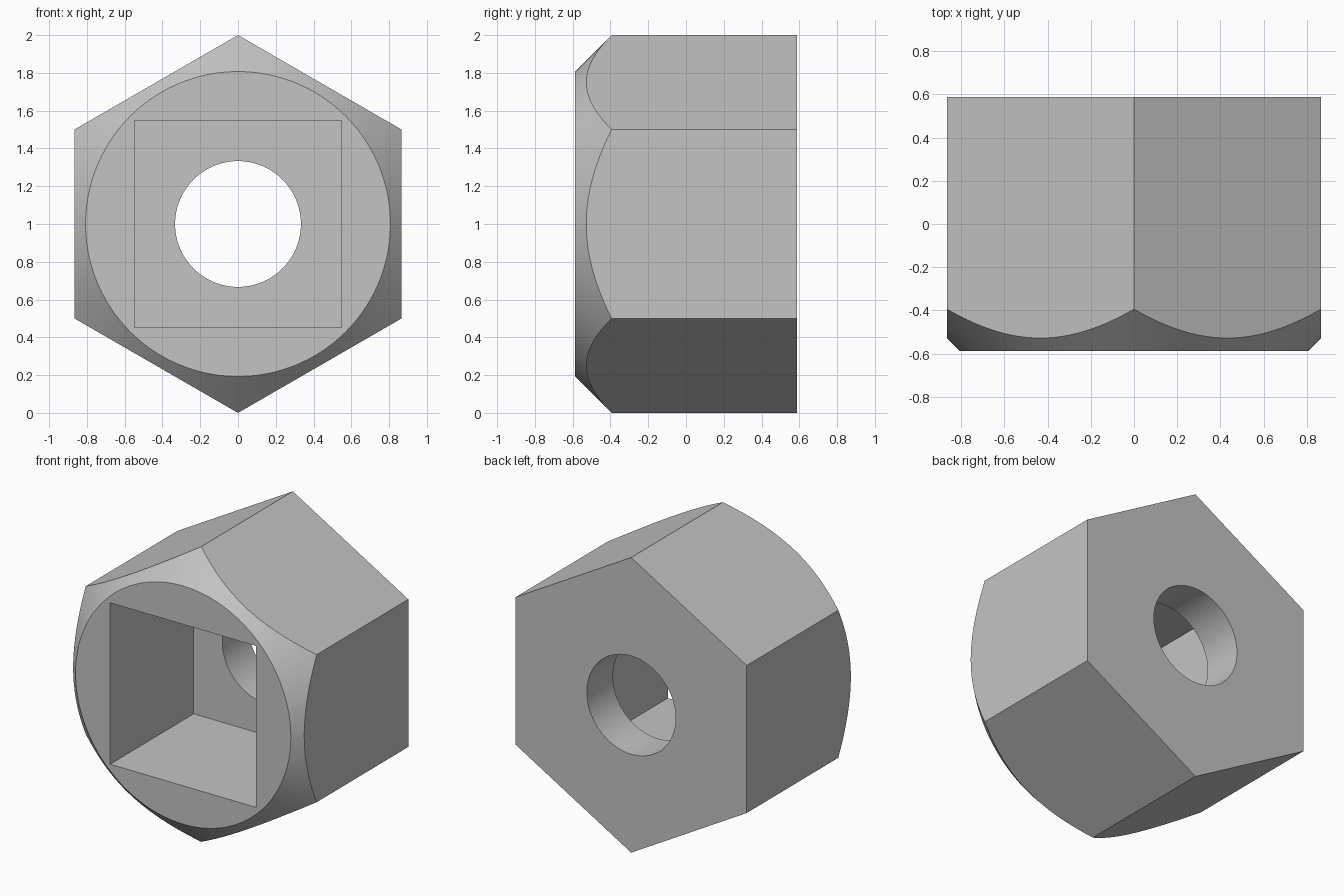
import bpy, bmesh, math
from mathutils import Matrix

if "Cube" in bpy.data.objects:
    bpy.data.objects.remove(bpy.data.objects["Cube"])

HALF = 0.587        # half length along y
FACE_R = 0.807      # radius of the round front face
POCKET = 0.547      # half width of the square pocket
POCKET_END = 0.307  # y of the pocket floor
BORE_R = 0.333

steel = bpy.data.materials.new("grey_steel")
steel.use_nodes = True
colour = (0.55, 0.55, 0.55, 1)
steel.diffuse_color = colour
steel.node_tree.nodes["Principled BSDF"].inputs["Base Color"].default_value = colour


def add_object(name, bm):
    mesh = bpy.data.meshes.new(name)
    bm.to_mesh(mesh)
    bm.free()
    mesh.materials.append(steel)
    obj = bpy.data.objects.new(name, mesh)
    bpy.context.collection.objects.link(obj)
    return obj


def y_prism(name, sides, r_front, r_back, y0, y1):
    """Prism or cone frustum lying along y, with a corner pointing up."""
    bm = bmesh.new()
    place = (Matrix.Translation((0, (y0 + y1) / 2, 1))
             @ Matrix.Rotation(-math.pi / 2, 4, 'X'))
    bmesh.ops.create_cone(bm, cap_ends=True, segments=sides, radius1=r_front,
                          radius2=r_back, depth=y1 - y0, matrix=place)
    return add_object(name, bm)


def y_box(name, half, y0, y1):
    bm = bmesh.new()
    bmesh.ops.create_cube(bm, size=1, matrix=Matrix.Translation((0, (y0 + y1) / 2, 1))
                          @ Matrix.Diagonal((2 * half, y1 - y0, 2 * half, 1)))
    return add_object(name, bm)


def apply_boolean(obj, cutter, operation):
    mod = obj.modifiers.new(cutter.name, 'BOOLEAN')
    mod.object = cutter
    mod.operation = operation
    mod.solver = 'EXACT'
    bpy.ops.object.modifier_apply(modifier=mod.name)
    bpy.data.objects.remove(cutter)


# Hexagonal body, overlong at the front so the cone trims it
body = y_prism("hex_socket_body", 6, 1, 1, -HALF - 0.1, HALF)
bpy.context.view_layer.objects.active = body
body.select_set(True)

# Conical 45 degree chamfer around the front
reach = 1.4
cone = y_prism("chamfer_cone", 144, FACE_R, FACE_R + reach, -HALF, -HALF + reach)
apply_boolean(body, cone, 'INTERSECT')

# Square pocket, then the round bore through its floor
apply_boolean(body, y_box("square_pocket", POCKET, -1, POCKET_END), 'DIFFERENCE')
apply_boolean(body, y_prism("round_bore", 96, BORE_R, BORE_R, -1, 1), 'DIFFERENCE')

bpy.ops.object.shade_smooth_by_angle(angle=math.radians(25))
